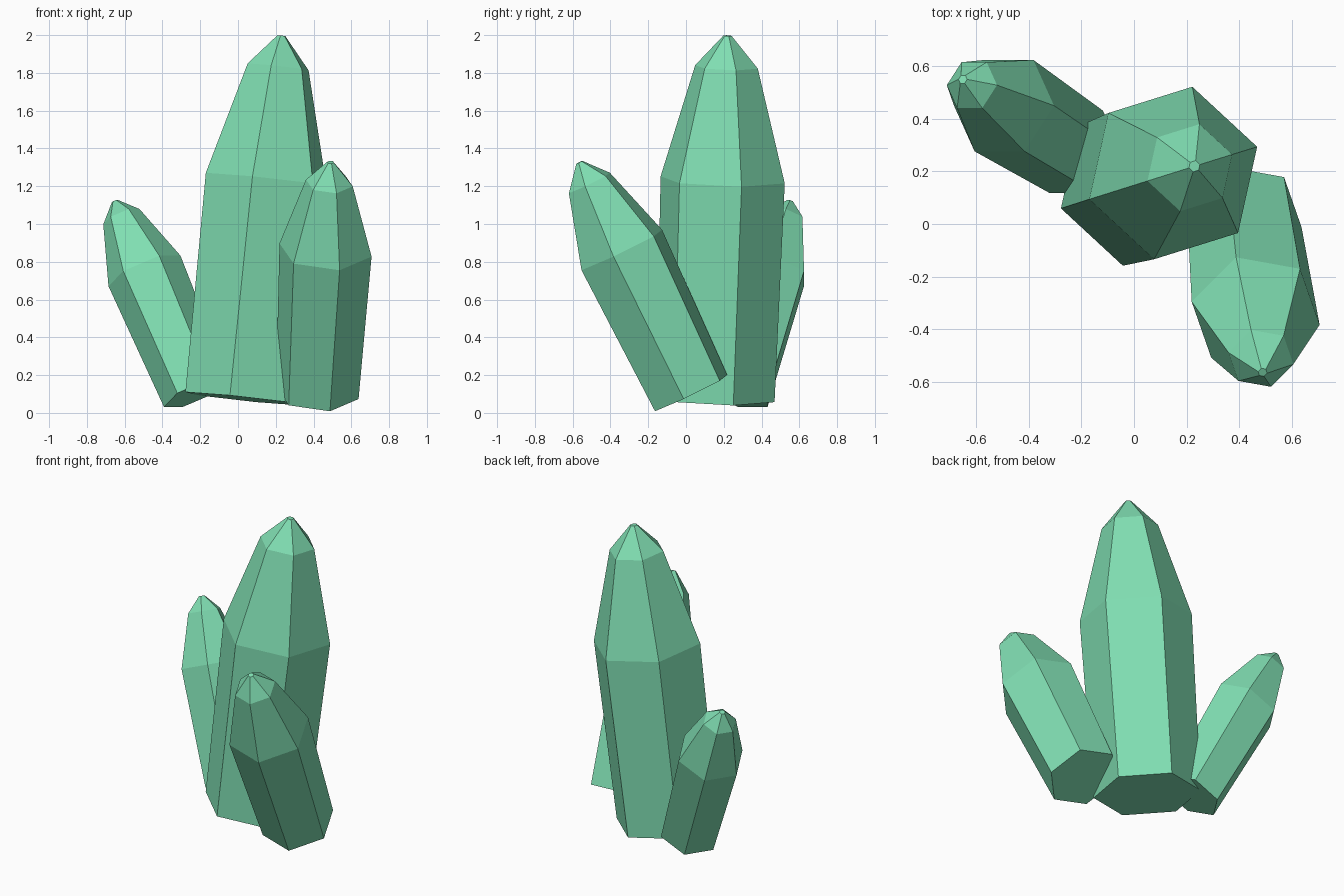
import bpy
import bmesh
from math import cos, sin, tau
from mathutils import Vector

cube = bpy.data.objects.get("Cube")
if cube:
    bpy.data.objects.remove(cube, do_unlink=True)

SIDES = 6

# Single mint green for every crystal
mint = bpy.data.materials.new("mint_green")
mint.use_nodes = True
color = (0.215, 0.73, 0.445, 1.0)
mint.diffuse_color = color
mint.node_tree.nodes["Principled BSDF"].inputs["Base Color"].default_value = color


def crystal(name, base, tip, corner, rings):
    """Hexagonal crystal along base-tip; rings are (fraction along axis, radius)."""
    base, tip = Vector(base), Vector(tip)
    axis = (tip - base).normalized()
    corner = Vector(corner)
    u = (corner - axis * corner.dot(axis)).normalized()
    v = axis.cross(u)

    bm = bmesh.new()
    loops = []
    for fraction, radius in rings:
        center = base.lerp(tip, fraction)
        angles = [tau * i / SIDES for i in range(SIDES)]
        loops.append([bm.verts.new(center + radius * (u * cos(a) + v * sin(a)))
                      for a in angles])

    # End caps and side facets
    bm.faces.new(loops[0][::-1])
    bm.faces.new(loops[-1])
    for low, high in zip(loops, loops[1:]):
        for i in range(SIDES):
            j = (i + 1) % SIDES
            bm.faces.new((low[i], low[j], high[j], high[i]))

    mesh = bpy.data.meshes.new(name)
    bm.to_mesh(mesh)
    bm.free()
    mesh.materials.append(mint)
    obj = bpy.data.objects.new(name, mesh)
    bpy.context.collection.objects.link(obj)
    return obj


# Tall centre crystal
crystal("main_crystal", (0.027, 0.155, 0.075), (0.23, 0.22, 1.997),
        (-0.32, -0.10, 0.035),
        [(0, 0.322), (0.603, 0.337), (0.914, 0.17), (1, 0.022)])

# Medium crystal leaning forward
crystal("front_crystal", (0.42, 0.027, 0.105), (0.49, -0.565, 1.327),
        (0.242, -0.042, -0.038),
        [(0, 0.224), (0.62, 0.25), (0.91, 0.127), (1, 0.018)])

# Small crystal leaning back and sideways
crystal("back_crystal", (-0.22, 0.275, 0.105), (-0.652, 0.551, 1.12),
        (-0.19, 0.0, -0.08),
        [(0, 0.187), (0.637, 0.207), (0.92, 0.104), (1, 0.018)])
